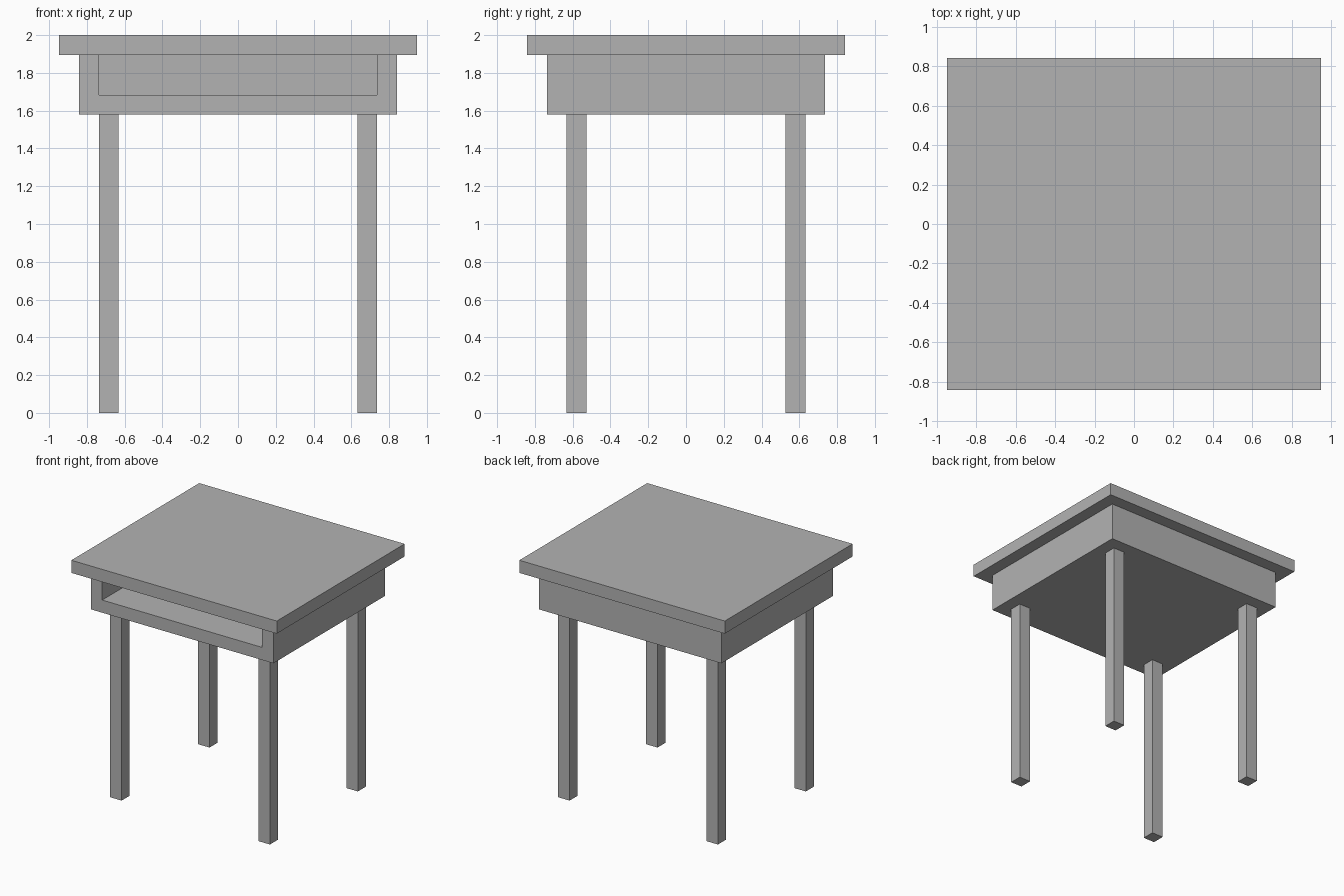
import bpy
from mathutils import Vector

cube = bpy.data.objects.get("Cube")
if cube:
    bpy.data.objects.remove(cube, do_unlink=True)

U = 2 / 19  # board thickness, the module for every size

grey = bpy.data.materials.new("plain grey")
grey.use_nodes = True
colour = (0.45, 0.45, 0.45, 1)
grey.diffuse_color = colour
grey.node_tree.nodes["Principled BSDF"].inputs["Base Color"].default_value = colour


def box(name, low, high):
    """Box between two corners, given in board thicknesses."""
    low, high = Vector(low) * U, Vector(high) * U
    bpy.ops.mesh.primitive_cube_add(size=1, location=(low + high) / 2)
    ob = bpy.context.object
    ob.name = name
    ob.scale = high - low
    bpy.ops.object.transform_apply(location=True, rotation=False, scale=True)
    ob.data.materials.append(grey)
    return ob


# Table top
box("table_top", (-9, -8, 18), (9, 8, 19))

# Storage box under the top, open at the front
storage = box("storage_box", (-8, -7, 15), (8, 7, 18))
cutter = box("shelf_cutter", (-7, -8, 16), (7, 6, 19))
cutter.hide_render = True
cut = storage.modifiers.new("shelf opening", 'BOOLEAN')
cut.operation = 'DIFFERENCE'
cut.solver = 'EXACT'
cut.object = cutter
bpy.context.view_layer.objects.active = storage
bpy.ops.object.modifier_apply(modifier=cut.name)
bpy.data.objects.remove(cutter, do_unlink=True)

# Four square legs
for side, x in (("right", -7), ("left", 6)):
    for end, y in (("front", -6), ("back", 5)):
        box(f"{end}_{side}_leg", (x, y, 0), (x + 1, y + 1, 15))
